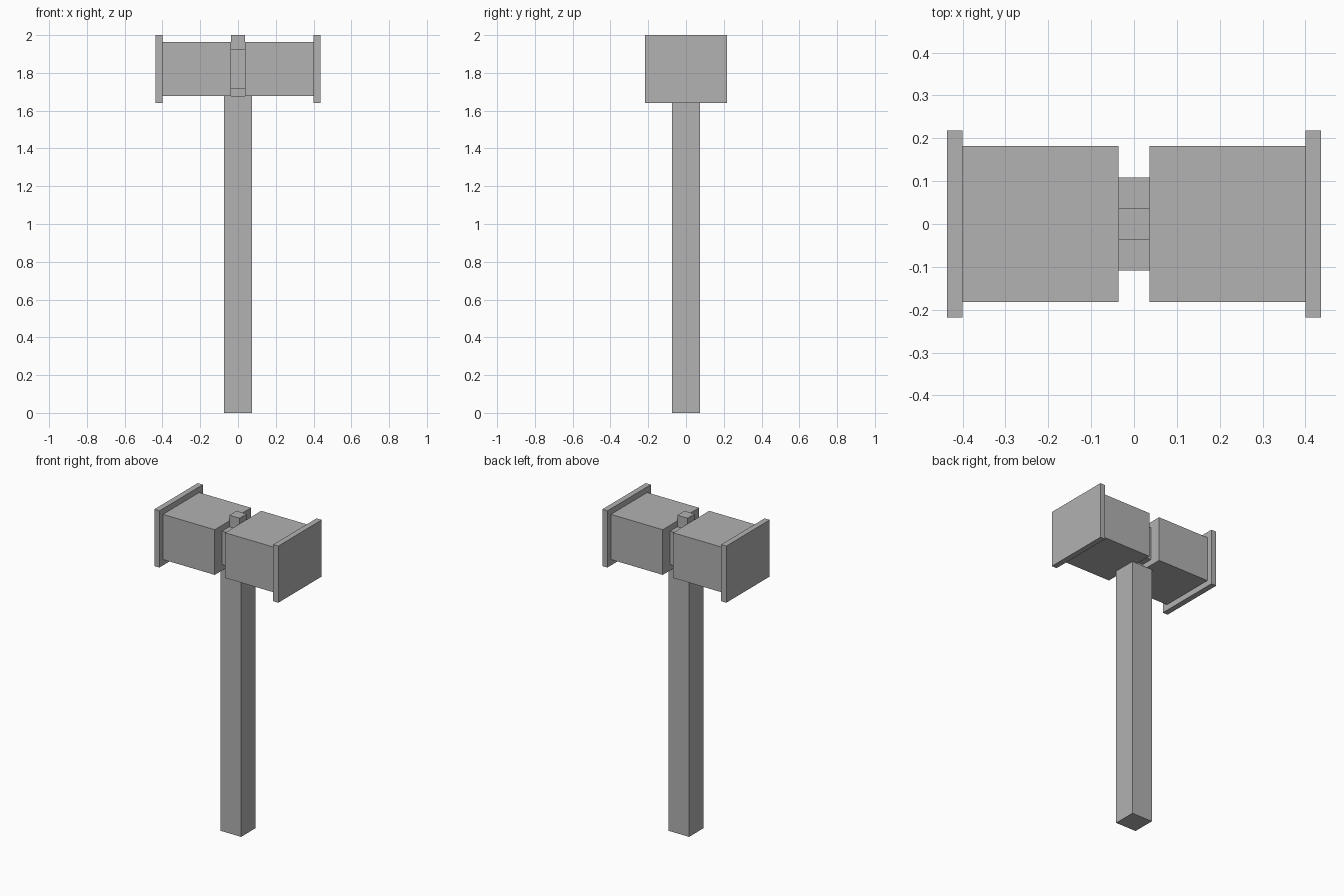
import bpy
from mathutils import Matrix, Vector
import bmesh

default_cube = bpy.data.objects.get("Cube")
if default_cube:
    bpy.data.objects.remove(default_cube, do_unlink=True)

GREY = (0.445, 0.445, 0.445, 1)
grey = bpy.data.materials.new("plain_grey")
grey.use_nodes = True
grey.diffuse_color = GREY
grey.node_tree.nodes["Principled BSDF"].inputs["Base Color"].default_value = GREY


def box(name, low, high):
    """Flat-shaded box between two opposite corners."""
    low, high = Vector(low), Vector(high)
    bm = bmesh.new()
    bmesh.ops.create_cube(bm, size=1)
    bmesh.ops.transform(bm, verts=bm.verts, matrix=Matrix.LocRotScale(
        None, None, high - low))
    mesh = bpy.data.meshes.new(name)
    bm.to_mesh(mesh)
    bm.free()
    mesh.materials.append(grey)
    obj = bpy.data.objects.new(name, mesh)
    obj.location = (low + high) / 2
    bpy.context.collection.objects.link(obj)
    return obj


# Square handle, with a thin peg running up through the head
box("handle", (-0.073, -0.073, 0), (0.073, 0.073, 1.677))
box("handle_peg", (-0.036, -0.036, 1.677), (0.036, 0.036, 2))

# Narrow core joining the two halves of the head
box("head_core", (-0.036, -0.109, 1.714), (0.036, 0.109, 1.927))

# Head halves and their wider striking plates, on both sides
for side, s in (("left", 1), ("right", -1)):
    for part, inner, outer, depth, bottom, top in (
            ("head_block", 0.036, 0.4, 0.182, 1.677, 1.964),
            ("striking_plate", 0.4, 0.436, 0.218, 1.64, 2)):
        x0, x1 = sorted((s * inner, s * outer))
        box(f"{side}_{part}", (x0, -depth, bottom), (x1, depth, top))
